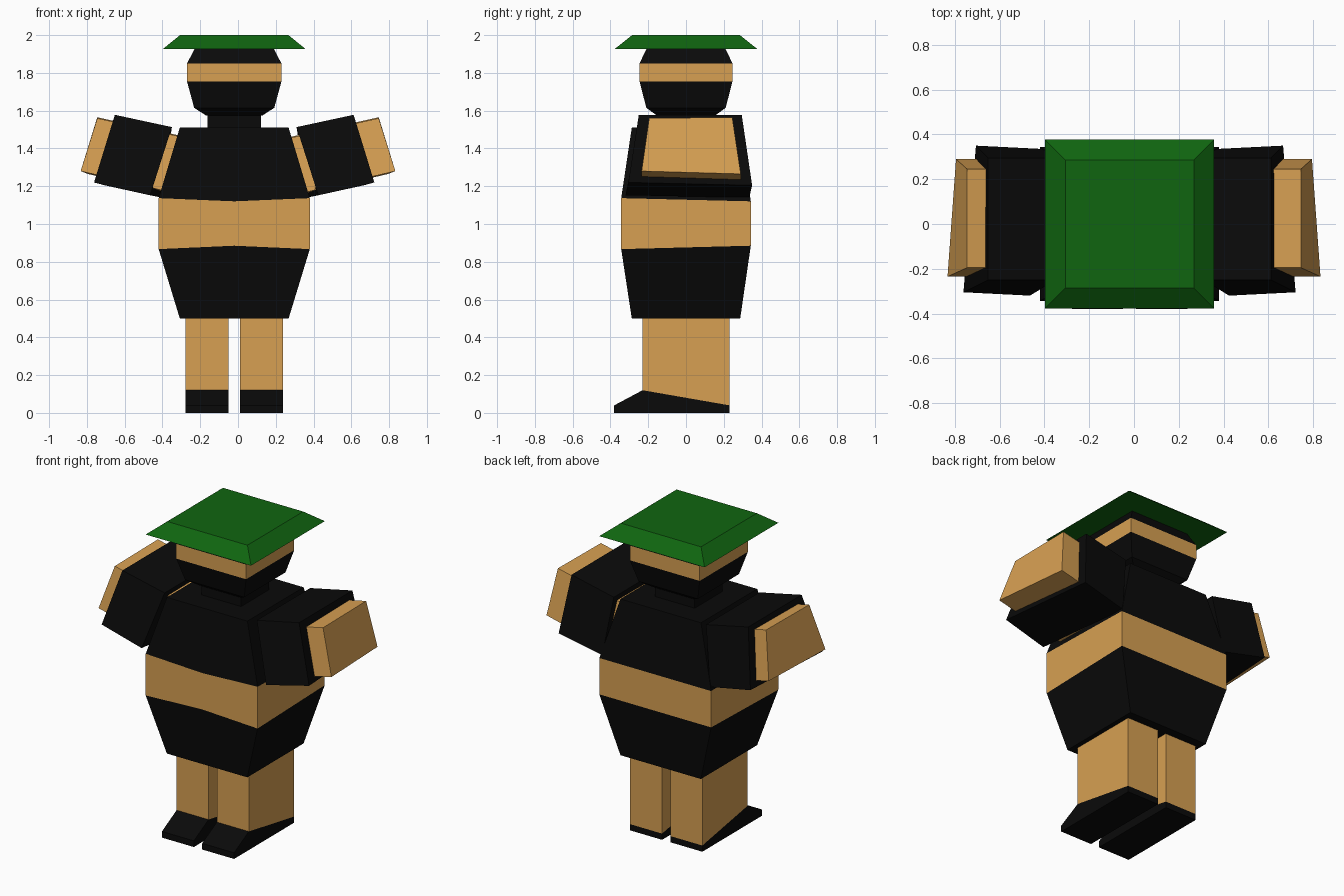
import bpy, bmesh

if "Cube" in bpy.data.objects:
    bpy.data.objects.remove(bpy.data.objects["Cube"])

CX = -0.02  # the body sits slightly left of the arms' midline


def material(name, rgb):
    m = bpy.data.materials.new(name)
    m.diffuse_color = (*rgb, 1)
    m.use_nodes = True
    m.node_tree.nodes["Principled BSDF"].inputs["Base Color"].default_value = m.diffuse_color
    return m


BLACK = material("black", (0.003, 0.003, 0.003))
TAN = material("tan", (0.68, 0.35, 0.085))
GREEN = material("green", (0.005, 0.13, 0.005))


def loft(name, rings, mats, bands=None):
    """Skin matching rings of points, cap both ends; bands = material per section."""
    bm = bmesh.new()
    loops = [[bm.verts.new(p) for p in r] for r in rings]
    n = len(loops[0])
    bands = bands or [0] * (len(loops) - 1)
    for a, b, mi in zip(loops, loops[1:], bands):
        for i in range(n):
            j = (i + 1) % n
            bm.faces.new((a[i], a[j], b[j], b[i])).material_index = mi
    bm.faces.new(loops[0]).material_index = bands[0]
    bm.faces.new(loops[-1]).material_index = bands[-1]
    bmesh.ops.recalc_face_normals(bm, faces=bm.faces)
    mesh = bpy.data.meshes.new(name)
    bm.to_mesh(mesh)
    bm.free()
    for m in mats:
        mesh.materials.append(m)
    ob = bpy.data.objects.new(name, mesh)
    bpy.context.collection.objects.link(ob)
    return ob


def rect(z, hx, hy):
    return [(CX + sx * hx, sy * hy, z) for sx, sy in ((-1, -1), (1, -1), (1, 1), (-1, 1))]


def extrude_x(name, profile, x0, x1, mat):
    return loft(name, [[(x, y, z) for y, z in profile] for x in (x0, x1)], [mat])


# Torso: the stripe narrows at the front centre and at the back
def torso_ring(z, hx, hy, dz=0):
    return [(CX - hx, -hy, z), (CX, -hy, z + dz), (CX + hx, -hy, z),
            (CX + hx, hy, z + dz), (CX - hx, hy, z + dz)]


loft("torso", [torso_ring(0.5, 0.288, 0.287), torso_ring(0.867, 0.4, 0.343, 0.018),
               torso_ring(1.137, 0.4, 0.343, -0.017), torso_ring(1.51, 0.288, 0.287)],
     [BLACK, TAN], [0, 1, 0])

# Neck, head with face band, flat hat
loft("neck", [rect(1.49, 0.142, 0.142), rect(1.6, 0.142, 0.142)], [BLACK])
loft("head", [rect(1.575, 0.15, 0.155), rect(1.615, 0.212, 0.21), rect(1.755, 0.25, 0.246),
              rect(1.85, 0.25, 0.246), rect(1.93, 0.208, 0.208)],
     [BLACK, TAN], [0, 0, 1, 0])
loft("hat", [rect(1.927, 0.377, 0.377), rect(2.0, 0.287, 0.285)], [GREEN])

# Legs and wedge shoes
leg = [(-0.23, 0.12), (0.23, 0.04), (0.23, 0.51), (-0.23, 0.51)]
shoe = [(-0.38, 0), (0.23, 0), (0.23, 0.04), (-0.23, 0.12), (-0.38, 0.04)]
for side, s in (("left", 1), ("right", -1)):
    x0, x1 = CX + s * 0.03, CX + s * 0.258
    extrude_x(side + "_leg", leg, x0, x1, TAN)
    extrude_x(side + "_shoe", shoe, x0, x1, BLACK)

# Raised arms with wide sleeves: corners go top back, top front, bottom front, bottom back
arm = [[(0.25, 0.245, 1.455), (0.25, -0.195, 1.45), (0.345, -0.235, 1.165), (0.305, 0.29, 1.15)],
       [(0.745, 0.245, 1.565), (0.745, -0.195, 1.56), (0.833, -0.235, 1.28), (0.795, 0.29, 1.265)]]
sleeve = [[(0.33, 0.295, 1.513), (0.33, -0.25, 1.513), (0.445, -0.32, 1.152), (0.386, 0.335, 1.14)],
          [(0.632, 0.295, 1.578), (0.632, -0.25, 1.578), (0.742, -0.305, 1.22), (0.686, 0.35, 1.205)]]
for side, s in (("left", 1), ("right", -1)):
    loft(side + "_arm", [[(s * x, y, z) for x, y, z in r] for r in arm], [TAN])
    loft(side + "_sleeve", [[(CX + s * x, y, z) for x, y, z in r] for r in sleeve], [BLACK])
